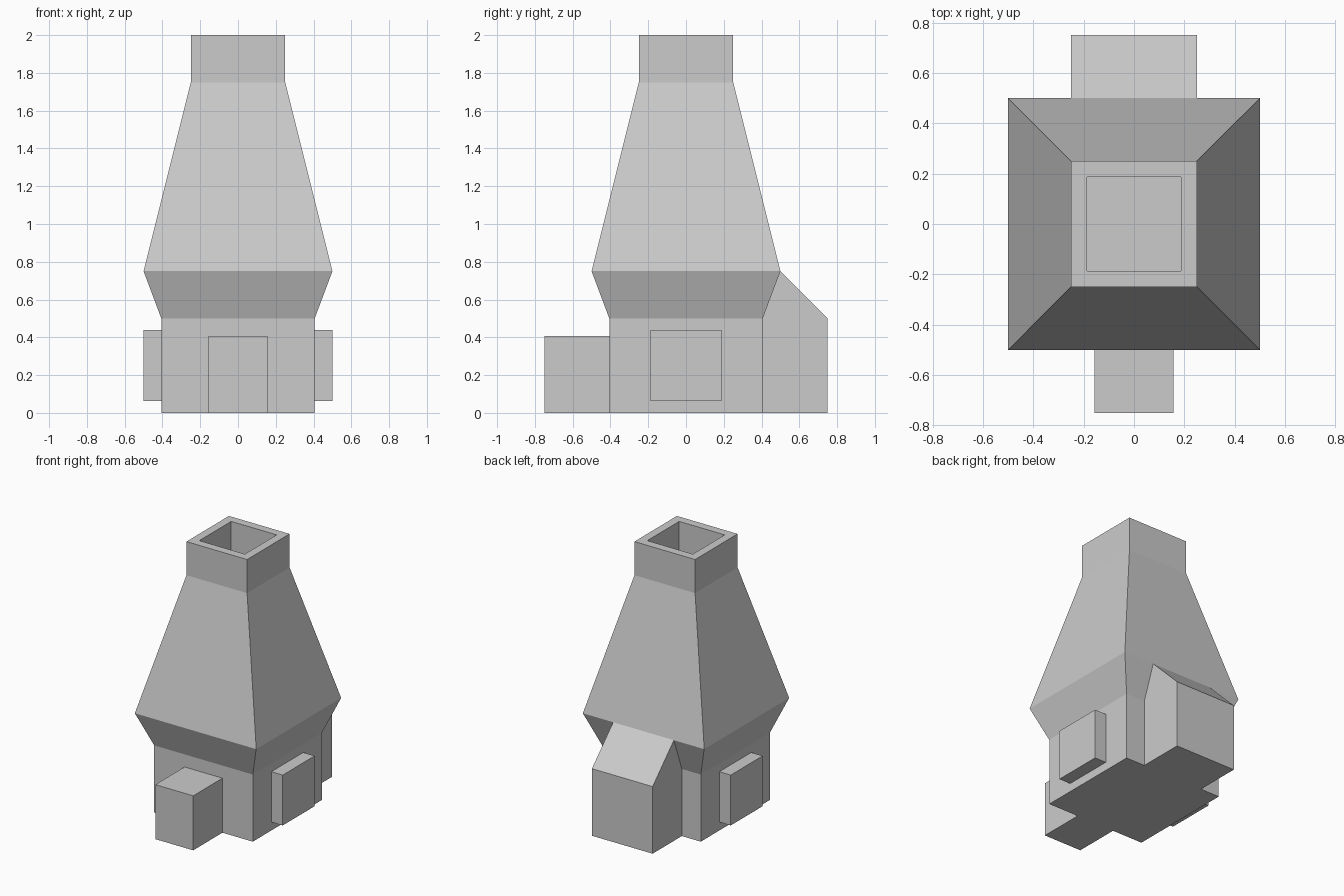
import bpy, bmesh

if "Cube" in bpy.data.objects:
    bpy.data.objects.remove(bpy.data.objects["Cube"])

B = 0.406  # half width of the base


def make_object(name, bm):
    bmesh.ops.recalc_face_normals(bm, faces=bm.faces)
    mesh = bpy.data.meshes.new(name)
    bm.to_mesh(mesh)
    bm.free()
    obj = bpy.data.objects.new(name, mesh)
    bpy.context.collection.objects.link(obj)
    return obj


def square_loft(name, sections):
    """Join square rings given as (half width, z), capping both ends."""
    bm = bmesh.new()
    rings = [[bm.verts.new((sx * h, sy * h, z))
              for sx, sy in ((-1, -1), (1, -1), (1, 1), (-1, 1))]
             for h, z in sections]
    for a, b in zip(rings, rings[1:]):
        for i in range(4):
            j = (i + 1) % 4
            bm.faces.new((a[i], a[j], b[j], b[i]))
    bm.faces.new(rings[0])
    bm.faces.new(rings[-1])
    return make_object(name, bm)


def prism(name, profile, x0, x1):
    """Extrude a (y, z) profile from x0 to x1."""
    bm = bmesh.new()
    face = bm.faces.new([bm.verts.new((x0, y, z)) for y, z in profile])
    new = bmesh.ops.extrude_face_region(bm, geom=[face])["geom"]
    bmesh.ops.translate(bm, vec=(x1 - x0, 0, 0),
                        verts=[v for v in new if isinstance(v, bmesh.types.BMVert)])
    return make_object(name, bm)


def rect(y0, y1, z0, z1):
    return [(y0, z0), (y1, z0), (y1, z1), (y0, z1)]


# Base, flared collar, tapering hood and hollow chimney
square_loft("furnace_body", [(B, 0), (B, 0.5), (0.5, 0.75), (0.25, 1.75),
                             (0.25, 2), (0.1875, 2), (0.1875, 1.75)])

# Front mouth block
prism("front_block", rect(-0.75, -B, 0, B), -0.156, 0.156)

# Rear block with sloped roof, fitted under the collar
prism("rear_block", [(B, 0), (0.75, 0), (0.75, 0.5), (0.5, 0.75), (B, 0.5)], -0.25, 0.25)

# Side panels
for side, name in ((-1, "left_panel"), (1, "right_panel")):
    prism(name, rect(-0.1875, 0.1875, 0.0625, 0.4375), side * B, side * 0.5)
